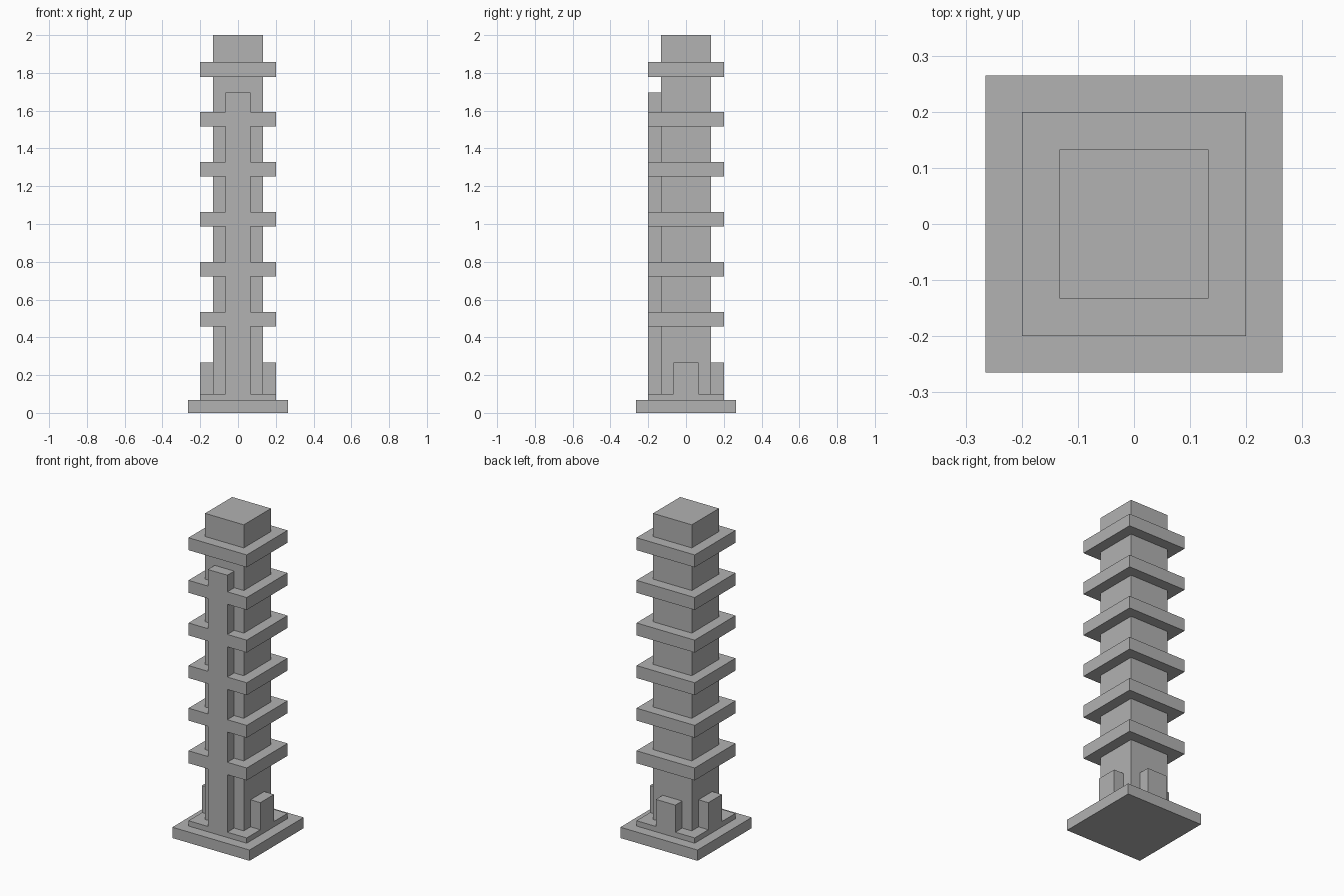
import bpy

if "Cube" in bpy.data.objects:
    bpy.data.objects.remove(bpy.data.objects["Cube"], do_unlink=True)

# Single stone colour
stone = bpy.data.materials.new("grey_stone")
stone.use_nodes = True
GREY = (0.445, 0.445, 0.445, 1)
stone.diffuse_color = GREY
stone.node_tree.nodes["Principled BSDF"].inputs["Base Color"].default_value = GREY

BASE, LEDGE, CORE, RIB = 0.265, 0.2, 0.133, 0.067   # half widths
PLINTH_BOTTOM, PLINTH_TOP = 0.067, 0.1


def box(name, x, y, z):
    """Box spanning the (low, high) ranges on each axis."""
    spans = (x, y, z)
    bpy.ops.mesh.primitive_cube_add(size=1, location=[(a + b) / 2 for a, b in spans])
    ob = bpy.context.object
    ob.name = name
    ob.scale = [b - a for a, b in spans]
    bpy.ops.object.transform_apply(location=False, rotation=False, scale=True)
    ob.data.materials.append(stone)
    return ob


def slab(name, half, z0, z1):
    return box(name, (-half, half), (-half, half), (z0, z1))


# Stepped foot and tower shaft
slab("base", BASE, 0, PLINTH_BOTTOM)
slab("plinth", LEDGE, PLINTH_BOTTOM, PLINTH_TOP)
slab("shaft", CORE, PLINTH_TOP, 2)

# Evenly spaced ledges
for i in range(6):
    z = 0.457 + i * 0.2645
    slab(f"ledge_{i + 1}", LEDGE, z, z + 0.077)

# Tall front rib
box("front_rib", (-RIB, RIB), (-LEDGE, -CORE), (PLINTH_TOP, 1.695))

# Short buttresses on the other three sides
low = (PLINTH_TOP, 0.268)
box("left_buttress", (CORE, LEDGE), (-RIB, RIB), low)
box("right_buttress", (-LEDGE, -CORE), (-RIB, RIB), low)
box("back_buttress", (-RIB, RIB), (CORE, LEDGE), low)
